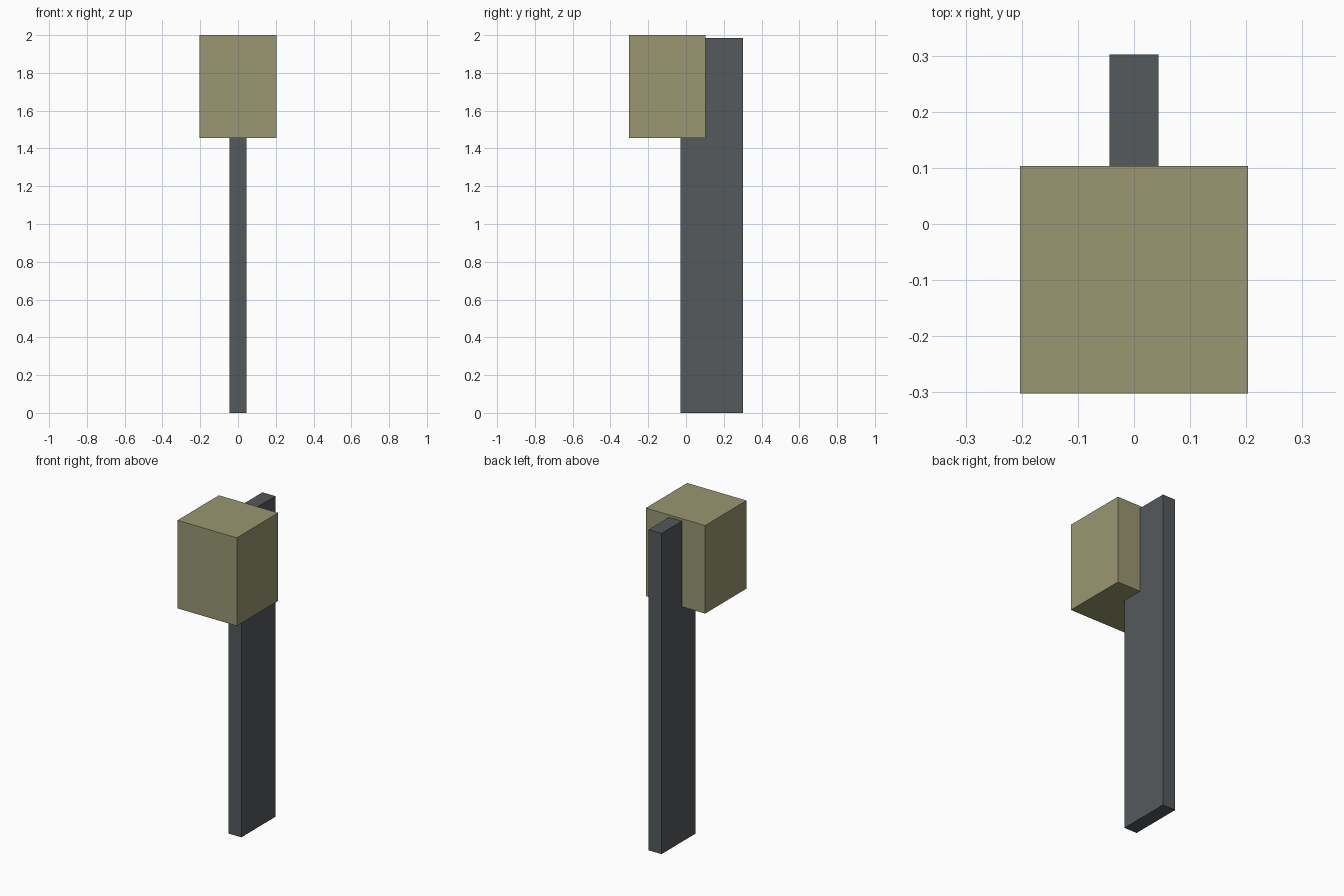
import bpy

if "Cube" in bpy.data.objects:
    bpy.data.objects.remove(bpy.data.objects["Cube"])


def colour(name, rgb):
    mat = bpy.data.materials.new(name)
    mat.diffuse_color = (*rgb, 1)
    mat.use_nodes = True
    mat.node_tree.nodes["Principled BSDF"].inputs["Base Color"].default_value = mat.diffuse_color
    return mat


def box(name, low, high, mat):
    """Axis-aligned block between two corners."""
    centre = [(a + b) / 2 for a, b in zip(low, high)]
    bpy.ops.mesh.primitive_cube_add(size=1, location=centre)
    ob = bpy.context.object
    ob.name = name
    ob.scale = [b - a for a, b in zip(low, high)]
    bpy.ops.object.transform_apply(location=False, rotation=False, scale=True)
    ob.data.materials.append(mat)
    return ob


# Upright post, its upper front edge sunk into the head
box("post", (-0.044, -0.03, 0), (0.044, 0.302, 1.985),
    colour("dark_grey", (0.09, 0.1, 0.107)))

# Block-shaped head at the top front
box("head_box", (-0.203, -0.302, 1.455), (0.203, 0.103, 2.0),
    colour("olive", (0.32, 0.31, 0.165)))
